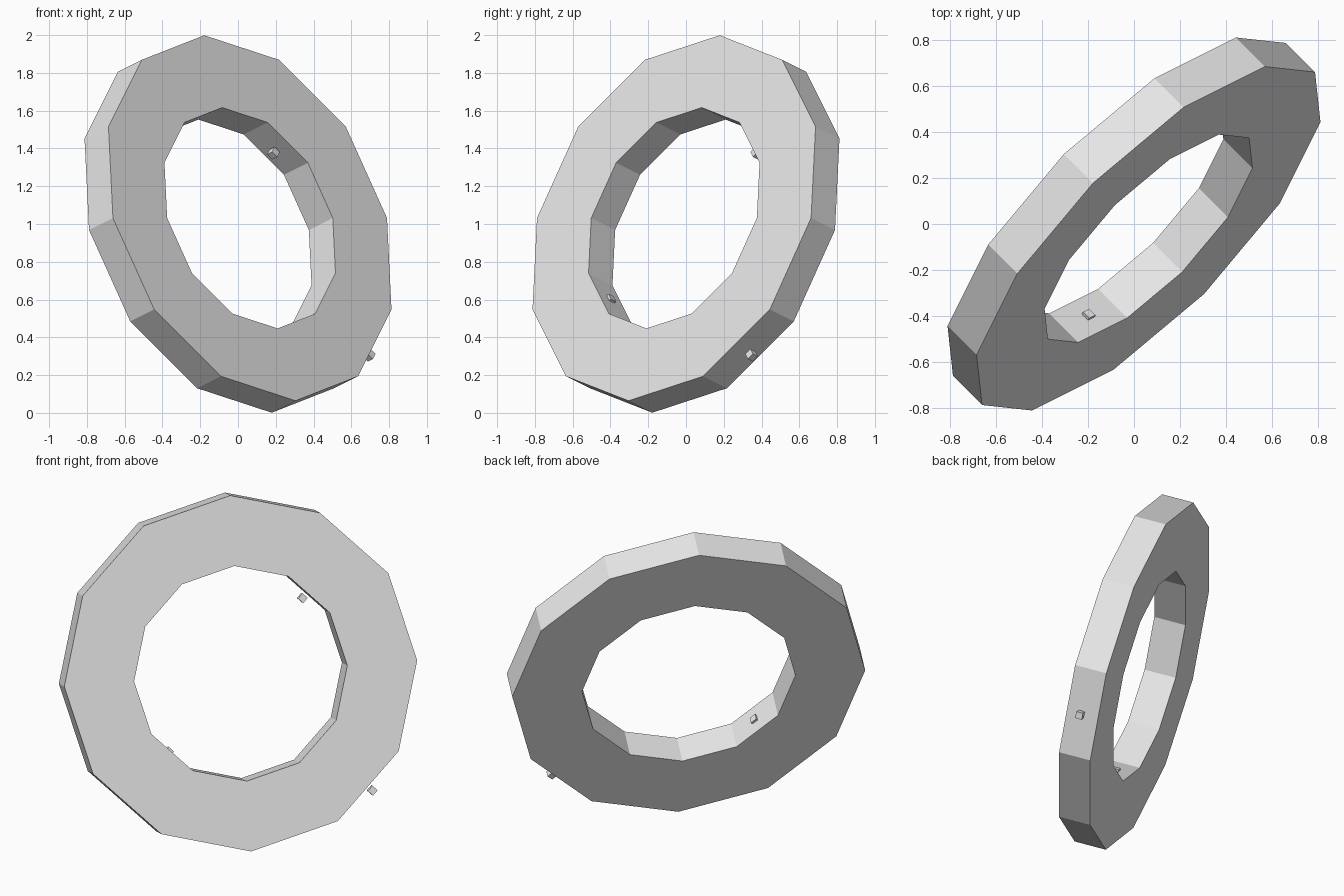
import bpy, bmesh, math
from mathutils import Matrix, Vector

if "Cube" in bpy.data.objects:
    bpy.data.objects.remove(bpy.data.objects["Cube"])

SIDES = 12
OUTER, INNER, HALF = 1.026, 0.62, 0.095
CUBE = 0.04

grey = bpy.data.materials.new("light grey")
grey.diffuse_color = (0.8, 0.8, 0.8, 1)
grey.use_nodes = True
grey.node_tree.nodes["Principled BSDF"].inputs["Base Color"].default_value = grey.diffuse_color

# Tilted frame: local x and y lie in the ring plane, local z is its axis
axis = Vector((2, -2, 1)).normalized()
side = Vector((1, 1, 0)).normalized()
up = axis.cross(side)
frame = Matrix.Translation((0, 0, 1)) @ Matrix((side, up, axis)).transposed().to_4x4()


def add_object(name, bm):
    bmesh.ops.recalc_face_normals(bm, faces=bm.faces)
    bm.transform(frame)
    mesh = bpy.data.meshes.new(name)
    bm.to_mesh(mesh)
    bm.free()
    mesh.materials.append(grey)
    obj = bpy.data.objects.new(name, mesh)
    bpy.context.collection.objects.link(obj)


# Faceted ring: a rectangular section swept around twelve sides
bm = bmesh.new()
section = [(OUTER, -HALF), (OUTER, HALF), (INNER, HALF), (INNER, -HALF)]
loops = []
for i in range(SIDES):
    a = math.tau * i / SIDES
    loops.append([bm.verts.new((r * math.cos(a), r * math.sin(a), z)) for r, z in section])
for i in range(SIDES):
    p, q = loops[i], loops[(i + 1) % SIDES]
    for k in range(4):
        m = (k + 1) % 4
        bm.faces.new((p[k], q[k], q[m], p[m]))
add_object("ring", bm)

# Small cubes beside the rim: name, angle in the ring plane, radius
for name, degrees, radius in (("outer_cube", -45, 1.042),
                              ("inner_upper_cube", 45, 0.562),
                              ("inner_lower_cube", 225, 0.605)):
    bm = bmesh.new()
    bmesh.ops.create_cube(bm, size=CUBE)
    bm.transform(Matrix.Rotation(math.radians(degrees), 4, 'Z') @ Matrix.Translation((radius, 0, 0)))
    add_object(name, bm)
